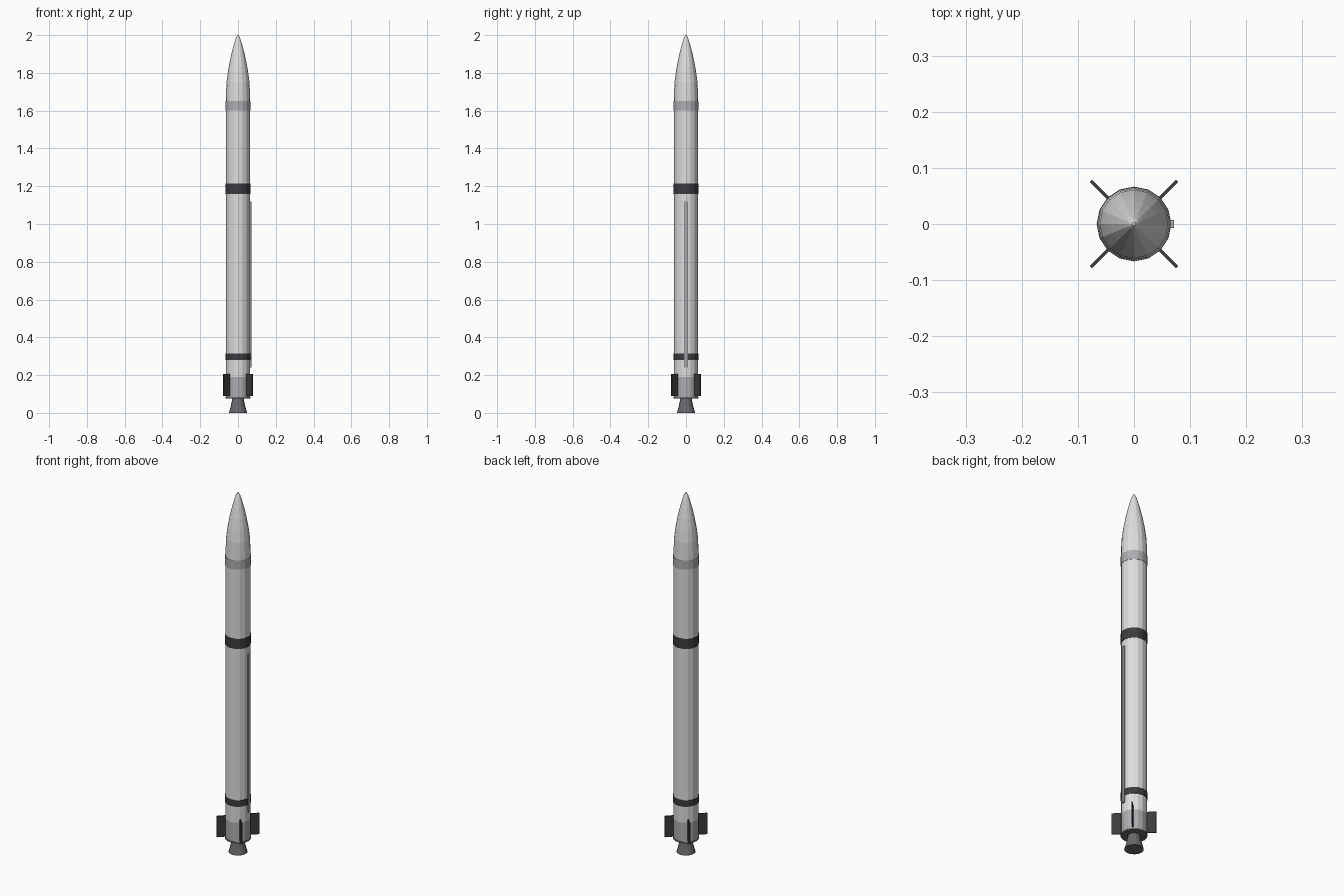
import bpy, bmesh, math
from mathutils import Matrix

if "Cube" in bpy.data.objects:
    bpy.data.objects.remove(bpy.data.objects["Cube"])

SIDES = 16
R = 0.065


def material(name, v, tint=1.0):
    m = bpy.data.materials.new(name)
    m.diffuse_color = (v, v, v * tint, 1)
    m.use_nodes = True
    m.node_tree.nodes["Principled BSDF"].inputs["Base Color"].default_value = m.diffuse_color
    return m


white = material("white paint", 0.72)
grey = material("light grey", 0.42, 1.05)
dark = material("charcoal", 0.045, 1.1)
metal = material("nozzle metal", 0.14, 1.05)


def finish(bm, name, mat):
    bmesh.ops.recalc_face_normals(bm, faces=bm.faces)
    mesh = bpy.data.meshes.new(name)
    bm.to_mesh(mesh)
    bm.free()
    mesh.materials.append(mat)
    ob = bpy.data.objects.new(name, mesh)
    bpy.context.collection.objects.link(ob)
    return ob


def lathe(name, profile, mat):
    """Faceted solid of revolution from (radius, z) points, capped at both ends."""
    bm = bmesh.new()
    rings = []
    for r, z in profile:
        rings.append([bm.verts.new((r * math.cos(2 * math.pi * i / SIDES),
                                    r * math.sin(2 * math.pi * i / SIDES), z))
                      for i in range(SIDES)])
    for a, b in zip(rings, rings[1:]):
        for i in range(SIDES):
            j = (i + 1) % SIDES
            bm.faces.new((a[i], a[j], b[j], b[i]))
    bm.faces.new(rings[0])
    bm.faces.new(rings[-1])
    return finish(bm, name, mat)


def box(name, lo, hi, mat, angle=0):
    bm = bmesh.new()
    bmesh.ops.create_cube(bm, size=1)
    for v in bm.verts:
        v.co = [(a + b) / 2 + c * (b - a) for a, b, c in zip(lo, hi, v.co)]
    bmesh.ops.transform(bm, matrix=Matrix.Rotation(angle, 4, 'Z'), verts=bm.verts)
    return finish(bm, name, mat)


# Engine and tail
lathe("engine_nozzle", [(0.048, 0), (0.037, 0.04), (0.028, 0.085)], metal)
lathe("tail_plate", [(0.066, 0.076), (0.066, 0.084)], metal)
lathe("tail_section", [(0.064, 0.082), (0.064, 0.19)], grey)

# Main body and painted bands
lathe("main_body", [(0.064, 0.19), (0.064, 1.61)], white)
lathe("lower_band", [(0.0665, 0.28), (0.0665, 0.315)], dark)
lathe("middle_band", [(0.0655, 1.158), (0.0655, 1.214)], dark)
lathe("collar_band", [(0.066, 1.6), (0.066, 1.65)], grey)

# Rounded nose cone
lathe("nose_cone", [(0.065, 1.645), (0.0635, 1.69), (0.061, 1.75), (0.053, 1.81),
                    (0.042, 1.87), (0.029, 1.925), (0.018, 1.965),
                    (0.01, 1.988), (0.003, 2.0)], white)

# Cable duct along the right side
box("cable_duct", (0.06, -0.007, 0.24), (0.071, 0.007, 1.12), grey)

# Four diagonal tail fins
for i in range(4):
    box(f"tail_fin_{i + 1}", (0.055, -0.003, 0.09), (0.109, 0.003, 0.207), dark,
        math.radians(45 + 90 * i))
